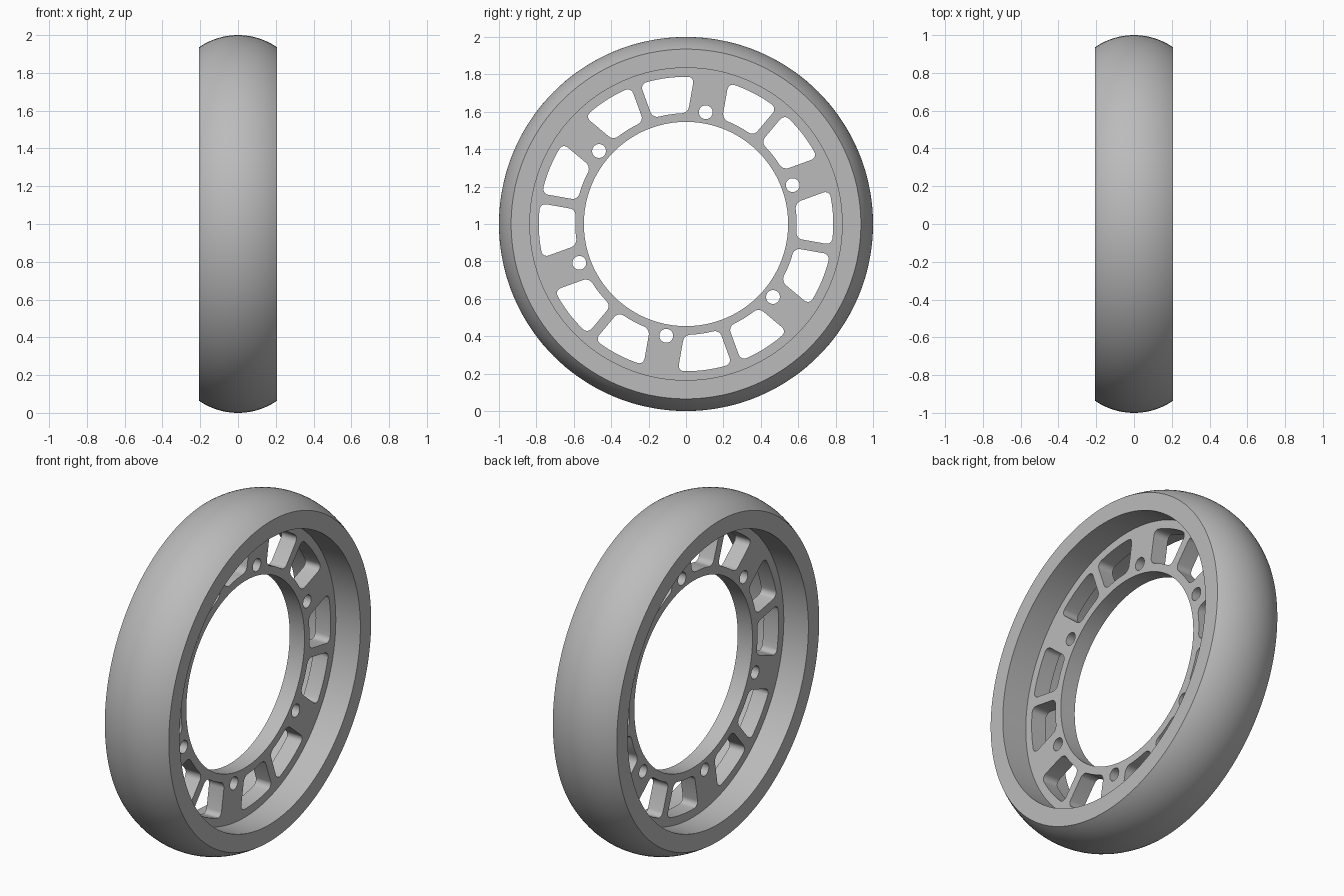
import bpy, bmesh
from math import sin, cos, asin, radians, pi, tau
from mathutils import Matrix, Vector

cube = bpy.data.objects.get("Cube")
if cube:
    bpy.data.objects.remove(cube, do_unlink=True)

SEGMENTS = 144
HALF_WIDTH = 0.207
RIM_INNER, RIM_OUTER, SHOULDER = 0.835, 0.885, 0.935

grey = bpy.data.materials.new("light grey")
grey.use_nodes = True
colour = (0.5, 0.5, 0.5, 1)
grey.diffuse_color = colour
grey.node_tree.nodes["Principled BSDF"].inputs["Base Color"].default_value = colour


def finish(name, bm):
    """Turn a bmesh, built around the x axis, into a smooth-shaded object."""
    bmesh.ops.remove_doubles(bm, verts=bm.verts, dist=0.0002)
    bmesh.ops.recalc_face_normals(bm, faces=bm.faces)
    bm.transform(Matrix.Translation((0, 0, 1)))
    mesh = bpy.data.meshes.new(name)
    bm.to_mesh(mesh)
    bm.free()
    mesh.materials.clear()
    mesh.materials.append(grey)
    obj = bpy.data.objects.new(name, mesh)
    bpy.context.collection.objects.link(obj)
    bpy.ops.object.select_all(action='DESELECT')
    obj.select_set(True)
    bpy.context.view_layer.objects.active = obj
    bpy.ops.object.shade_smooth_by_angle(angle=radians(30))


def lathe(name, profile):
    """Spin a closed (x, radius) profile around the x axis."""
    bm = bmesh.new()
    verts = [bm.verts.new((x, 0, r)) for x, r in profile]
    edges = [bm.edges.new((verts[i - 1], verts[i])) for i in range(len(verts))]
    bmesh.ops.spin(bm, geom=verts + edges, cent=(0, 0, 0), axis=(1, 0, 0),
                   angle=tau, steps=SEGMENTS, use_duplicate=False)
    finish(name, bm)


# Tyre with a rounded tread
rise = 1 - SHOULDER
arc_radius = (HALF_WIDTH ** 2 + rise ** 2) / (2 * rise)
sweep = asin(HALF_WIDTH / arc_radius)
tread = []
for i in range(25):
    a = sweep * (i / 12 - 1)
    tread.append((arc_radius * sin(a), 1 - arc_radius + arc_radius * cos(a)))
lathe("tyre", tread + [(HALF_WIDTH, RIM_OUTER), (-HALF_WIDTH, RIM_OUTER)])

# Rim band inside the tyre
lathe("rim", [(-HALF_WIDTH, RIM_INNER), (-HALF_WIDTH, RIM_OUTER),
              (HALF_WIDTH, RIM_OUTER), (HALF_WIDTH, RIM_INNER)])


# Hub plate outlines
def circle(radius, count, centre=(0, 0)):
    return [(centre[0] + radius * cos(tau * i / count),
             centre[1] + radius * sin(tau * i / count)) for i in range(count)]


def window(bolt_angle, mirrored):
    """Rounded opening between a wide bolt spoke and a thin spoke."""
    low, high, corner = 0.592, 0.787, 0.034
    middle = bolt_angle + radians(30)
    points = []
    for cu, cr, start in ((1, 1, 0), (0, 1, 1), (0, 0, 2), (1, 0, 3)):
        for i in range(7):
            a = (start + i / 6) * pi / 2
            r = (high - corner if cr else low + corner) + corner * sin(a)
            first = bolt_angle + asin(0.093 / r)
            last = middle - asin(0.026 / r)
            du = corner / (r * (last - first))
            u = (1 - du if cu else du) + du * cos(a)
            points.append((r, first + (last - first) * u))
    # subdivide the long curved sides
    dense = []
    for i, (r, t) in enumerate(points):
        r2, t2 = points[(i + 1) % len(points)]
        steps = 8 if abs(t2 - t) > radians(5) else 1
        dense += [(r + (r2 - r) * k / steps, t + (t2 - t) * k / steps)
                  for k in range(steps)]
    if mirrored:
        dense = [(r, 2 * middle - t) for r, t in dense]
    return [(r * cos(t), r * sin(t)) for r, t in dense]


outlines = [circle(RIM_INNER + 0.01, SEGMENTS), circle(0.546, SEGMENTS)]
for k in range(6):
    bolt = radians(20 + 60 * k)
    outlines.append(circle(0.037, 28, (0.607 * cos(bolt), 0.607 * sin(bolt))))
    outlines += [window(bolt, False), window(bolt, True)]

# Hub plate: filled outlines extruded along the axle
curve = bpy.data.curves.new("hub_outline", 'CURVE')
curve.dimensions = '2D'
curve.fill_mode = 'BOTH'
curve.extrude = 0.048
for points in outlines:
    spline = curve.splines.new('POLY')
    spline.points.add(len(points) - 1)
    for p, (x, y) in zip(spline.points, points):
        p.co = (x, y, 0, 1)
    spline.use_cyclic_u = True
helper = bpy.data.objects.new("hub_outline", curve)
bpy.context.collection.objects.link(helper)
bpy.context.view_layer.update()
flat = bpy.data.meshes.new_from_object(
    helper.evaluated_get(bpy.context.evaluated_depsgraph_get()))
bm = bmesh.new()
bm.from_mesh(flat)
bm.transform(Matrix(((0, 0, 1, 0), (1, 0, 0, 0), (0, 1, 0, 0), (0, 0, 0, 1))))
bpy.data.objects.remove(helper, do_unlink=True)
bpy.data.meshes.remove(flat)
finish("hub", bm)
